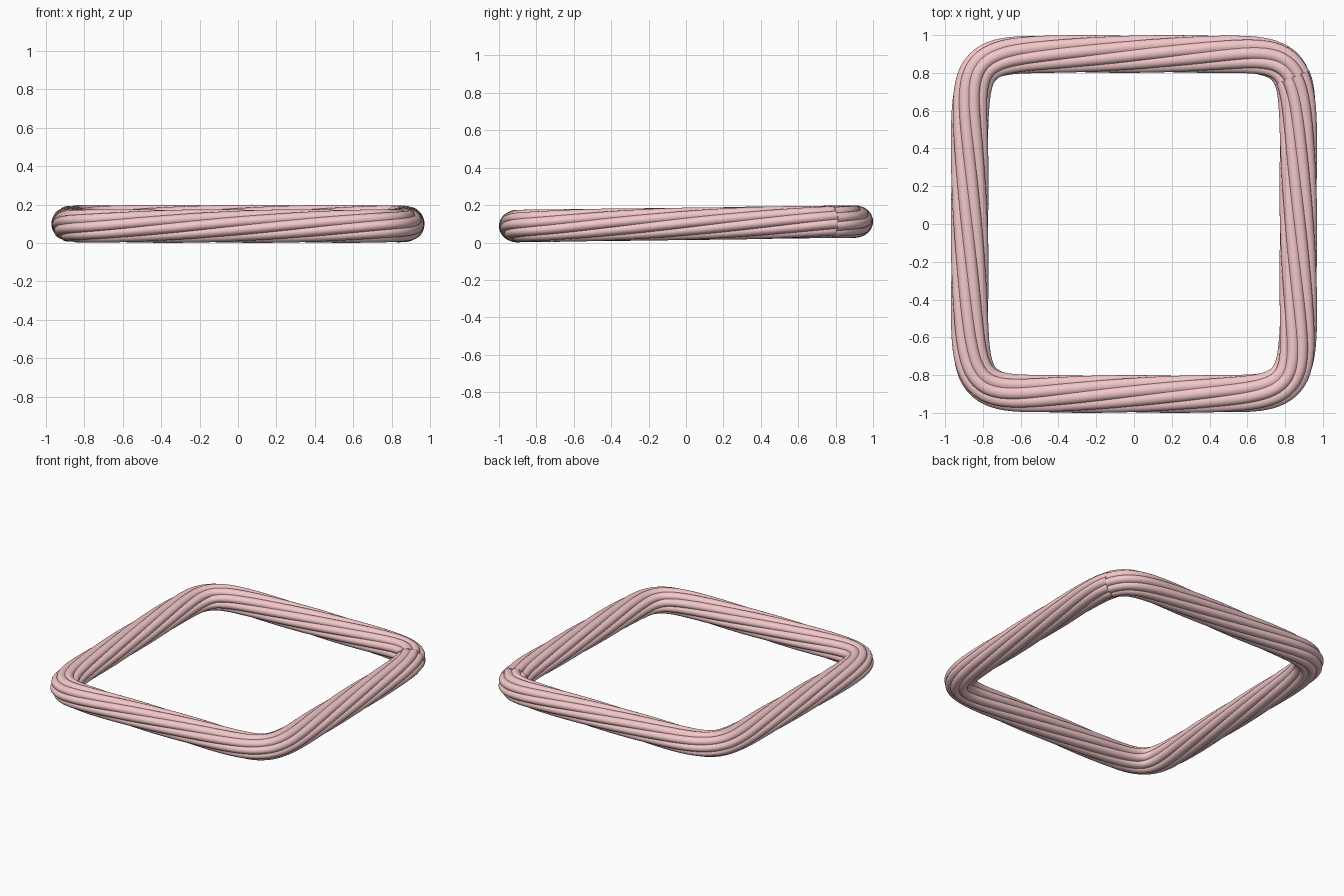
import bpy, bmesh
from math import sin, cos, pi, radians, sqrt
from mathutils import Vector

if "Cube" in bpy.data.objects:
    bpy.data.objects.remove(bpy.data.objects["Cube"])

A, B, N = 0.87, 0.90, 8.5        # half sizes and squareness of the centre line
STRANDS, PER = 9, 8              # strands in the rope, points per strand
RING, STRAND = 0.068, 0.032      # strand ring radius and strand radius
TWIST = 1.5                      # radians per unit length
STEPS = 280
SEAM = radians(42.8)


def centre(phi):
    r = (abs(cos(phi) / A) ** N + abs(sin(phi) / B) ** N) ** (-1 / N)
    x, y = r * cos(phi), r * sin(phi)
    return Vector((x, y, 0.1 + 0.0135 * y))


# Lobed cross-section: outline of a ring of touching strands
profile = []
for i in range(STRANDS * PER):
    f = (i % PER) / PER - 0.5
    d = f * 2 * pi / STRANDS
    r = RING * cos(d) + sqrt(STRAND ** 2 - (RING * sin(d)) ** 2)
    profile.append((2 * pi * i / (STRANDS * PER), r))

# Sweep the section once round the square, twisting with distance
bm = bmesh.new()
rings, dist, prev = [], 0.0, None
for k in range(STEPS + 1):
    phi = SEAM + 2 * pi * k / STEPS
    p = centre(phi)
    t = centre(phi + 0.002) - centre(phi - 0.002)
    out = Vector((t.y, -t.x, 0)).normalized()
    if prev is not None:
        dist += (p - prev).length
    prev = p
    rings.append([bm.verts.new(p + out * (r * cos(a + TWIST * dist))
                               + Vector((0, 0, 0.87 * r * sin(a + TWIST * dist))))
                  for a, r in profile])
n = len(profile)
for r0, r1 in zip(rings, rings[1:]):
    for i in range(n):
        j = (i + 1) % n
        bm.faces.new((r0[i], r0[j], r1[j], r1[i]))
# End caps at the open corner
bm.faces.new(rings[0])
bm.faces.new(rings[-1])
bmesh.ops.recalc_face_normals(bm, faces=bm.faces)

mesh = bpy.data.meshes.new("twisted_rope_frame")
bm.to_mesh(mesh)
bm.free()
rope = bpy.data.objects.new("twisted_rope_frame", mesh)
bpy.context.collection.objects.link(rope)

# Pink colour
pink = bpy.data.materials.new("pink")
pink.diffuse_color = (0.9, 0.58, 0.59, 1)
pink.use_nodes = True
pink.node_tree.nodes["Principled BSDF"].inputs["Base Color"].default_value = pink.diffuse_color
mesh.materials.append(pink)

bpy.context.view_layer.objects.active = rope
rope.select_set(True)
bpy.ops.object.shade_smooth_by_angle(angle=radians(40))
